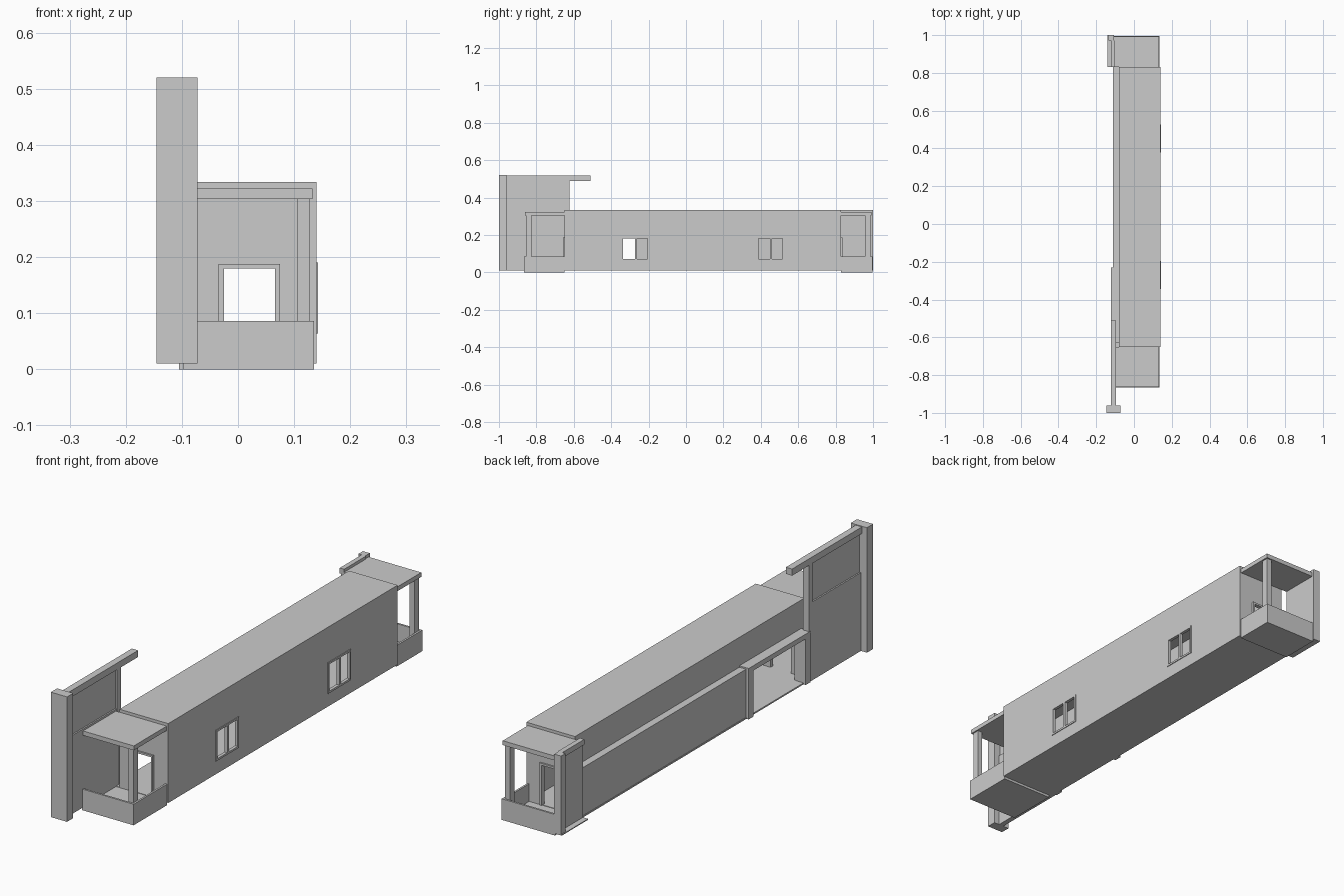
import bpy
import bmesh
from mathutils import Vector

cube = bpy.data.objects.get("Cube")
if cube:
    bpy.data.objects.remove(cube, do_unlink=True)

GREY = (0.6, 0.6, 0.6, 1.0)
grey = bpy.data.materials.new("plain grey")
grey.use_nodes = True
grey.diffuse_color = GREY
grey.node_tree.nodes["Principled BSDF"].inputs["Base Color"].default_value = GREY


def finish(name, bm):
    bmesh.ops.recalc_face_normals(bm, faces=bm.faces[:])
    mesh = bpy.data.meshes.new(name)
    bm.to_mesh(mesh)
    bm.free()
    mesh.materials.append(grey)
    obj = bpy.data.objects.new(name, mesh)
    bpy.context.collection.objects.link(obj)
    return obj


def box(name, xs, ys, zs):
    """Box from its low and high limits along each axis."""
    bm = bmesh.new()
    bmesh.ops.create_cube(bm, size=1)
    for v in bm.verts:
        v.co = Vector([r[0] if c < 0 else r[1] for c, r in zip(v.co, (xs, ys, zs))])
    return finish(name, bm)


def wall(name, axis, depth, us, zs, openings=()):
    """Upright wall across an axis, with rectangular openings (u0, u1, z0, z1)."""
    bm = bmesh.new()
    u_cuts = sorted({*us, *(u for o in openings for u in o[:2])})
    z_cuts = sorted({*zs, *(z for o in openings for z in o[2:])})

    def point(u, z):
        return (depth[0], u, z) if axis == "x" else (u, depth[0], z)

    verts = {(u, z): bm.verts.new(point(u, z)) for u in u_cuts for z in z_cuts}
    for u0, u1 in zip(u_cuts, u_cuts[1:]):
        for z0, z1 in zip(z_cuts, z_cuts[1:]):
            um, zm = (u0 + u1) / 2, (z0 + z1) / 2
            if any(o[0] < um < o[1] and o[2] < zm < o[3] for o in openings):
                continue
            bm.faces.new([verts[k] for k in ((u0, z0), (u1, z0), (u1, z1), (u0, z1))])
    loose = [v for v in bm.verts if not v.link_faces]
    bmesh.ops.delete(bm, geom=loose, context="VERTS")
    out = bmesh.ops.extrude_face_region(bm, geom=bm.faces[:], use_keep_orig=True)
    shift = depth[1] - depth[0]
    vec = Vector((shift, 0, 0)) if axis == "x" else Vector((0, shift, 0))
    bmesh.ops.translate(bm, vec=vec,
                        verts=[g for g in out["geom"] if isinstance(g, bmesh.types.BMVert)])
    return finish(name, bm)


# Main hall shell
FRONT, BACK, BASE, TOP = -0.65, 0.83, 0.01, 0.334
box("hall_floor", (-0.112, 0.14), (FRONT, BACK), (BASE, 0.016))
box("hall_roof", (-0.08, 0.14), (FRONT, BACK), (0.322, TOP))

# Window wall with two double windows
panes = []
for i, y in enumerate((-0.268, 0.455)):
    pair = [(y - 0.068, y - 0.005, 0.072, 0.182), (y + 0.005, y + 0.062, 0.072, 0.182)]
    panes += pair
    wall(f"window_frame_{i + 1}", "x", (0.138, 0.143),
         (y - 0.077, y + 0.071), (0.064, 0.19), pair)
wall("window_wall", "x", (0.13, 0.14), (FRONT, BACK), (0.016, 0.322), panes)

# Entrance side wall, with the low outer wall that forms a ledge
wall("entrance_wall", "x", (-0.08, -0.07), (FRONT, BACK), (0.016, 0.322),
     [(-0.6, -0.262, 0.016, 0.2)])
box("low_outer_wall", (-0.11, -0.08), (-0.23, BACK), (0.016, 0.212))

# Side entrance surround
box("entrance_lintel", (-0.122, -0.08), (-0.63, -0.23), (0.198, 0.218))
for label, y in (("front", -0.63), ("back", -0.262)):
    box(f"entrance_post_{label}", (-0.122, -0.08), (y, y + 0.032), (BASE, 0.198))

# End walls with doorways and door trim
door = [(-0.025, 0.066, 0.016, 0.18)]
for label, y, inward in (("front", FRONT, 1), ("back", BACK, -1)):
    wall(f"{label}_end_wall", "y", (y, y + 0.01 * inward), (-0.08, 0.14), (0.016, 0.33), door)
    wall(f"{label}_door_trim", "y", (y - 0.007 * inward, y + 0.002 * inward),
         (-0.035, 0.075), (0.016, 0.188), door)


def porch(label, inner, outer, left):
    """Porch with parapet, corner post and flat roof."""
    s = 1 if outer > inner else -1
    ys = sorted((inner, outer))
    box(f"{label}_porch_floor", (left, 0.135), ys, (0.0, 0.014))
    box(f"{label}_porch_end_parapet", (left, 0.135), sorted((outer, outer - 0.008 * s)),
        (0.0, 0.086))
    box(f"{label}_porch_side_parapet", (0.127, 0.135), ys, (0.0, 0.086))
    box(f"{label}_porch_post", (0.105, 0.127),
        sorted((outer - 0.01 * s, outer - 0.04 * s)), (0.014, 0.305))
    box(f"{label}_porch_roof", (left, 0.133), sorted((inner, outer - 0.004 * s)),
        (0.304, 0.322))


porch("front", FRONT, -0.866, -0.098)
porch("back", BACK, 0.996, -0.105)

# Tall screen wall beside the front porch
box("tall_pillar", (-0.145, -0.072), (-1.0, -0.96), (BASE, 0.52))
box("screen_lower_panel", (-0.118, -0.096), (-0.96, -0.63), (BASE, 0.33))
box("screen_upper_panel", (-0.112, -0.102), (-0.96, -0.645), (0.33, 0.492))
box("screen_end_post", (-0.12, -0.094), (-0.645, -0.622), (0.21, 0.492))
box("screen_top_beam", (-0.122, -0.094), (-0.96, -0.51), (0.49, 0.517))

# Small screen beside the back porch
box("back_screen_post", (-0.136, -0.105), (0.972, 1.0), (BASE, TOP))
box("back_screen_panel", (-0.116, -0.105), (BACK, 0.972), (BASE, 0.312))
box("back_screen_beam", (-0.122, -0.102), (BACK, 0.972), (0.312, TOP))
box("back_screen_plate", (-0.139, -0.105), (BACK, 1.0), (BASE, 0.014))
